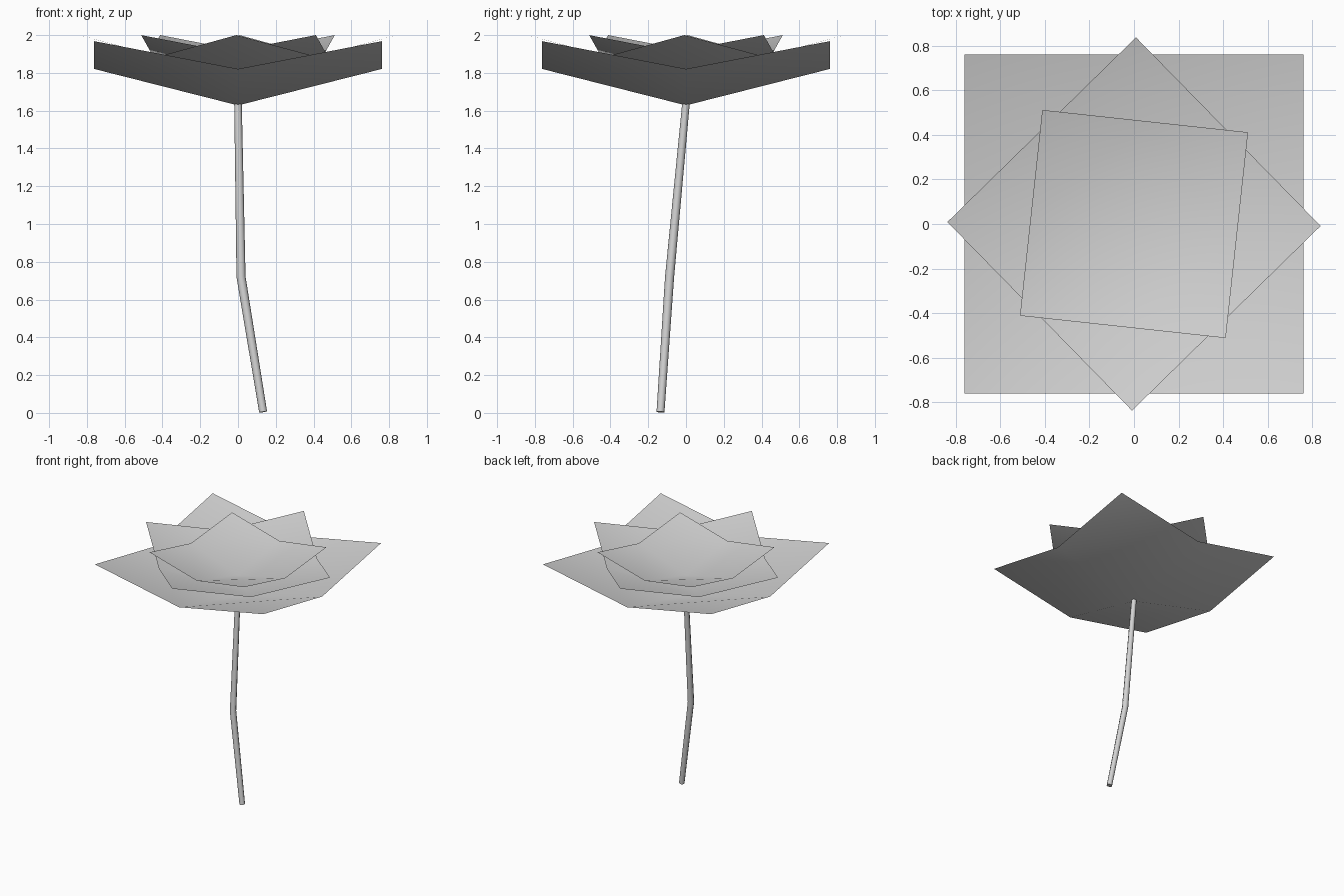
import bpy, bmesh, math
from mathutils import Vector

if "Cube" in bpy.data.objects:
    bpy.data.objects.remove(bpy.data.objects["Cube"])

grey = bpy.data.materials.new("soft_grey")
grey.diffuse_color = (0.65, 0.65, 0.65, 1)
grey.use_nodes = True
grey.node_tree.nodes["Principled BSDF"].inputs["Base Color"].default_value = grey.diffuse_color


def finish(bm, name):
    me = bpy.data.meshes.new(name)
    bm.to_mesh(me)
    bm.free()
    me.materials.append(grey)
    for p in me.polygons:
        p.use_smooth = True
    ob = bpy.data.objects.new(name, me)
    bpy.context.collection.objects.link(ob)
    bpy.context.view_layer.objects.active = ob
    ob.select_set(True)
    bpy.ops.object.shade_smooth_by_angle(angle=math.radians(50))
    ob.select_set(False)


def petal_sheet(name, half, top, angle):
    """Square sheet dished at the centre, with raised corners."""
    k = half / 0.762
    bm = bmesh.new()
    centre = bm.verts.new((0, 0, top - 0.34 * k))
    rim = []
    for i in range(8):
        a = math.radians(angle + 45 * i)
        corner = i % 2
        r = half * (math.sqrt(2) if corner else 1)
        z = top - (0 if corner else 0.147 * k)
        rim.append(bm.verts.new((r * math.cos(a), r * math.sin(a), z)))
    for i in range(0, 8, 2):
        a, b, c = rim[i], rim[i + 1], rim[(i + 2) % 8]
        bm.faces.new((centre, a, c))
        bm.faces.new((a, b, c))
    finish(bm, name)


# Three nested petal layers
petal_sheet("outer_petals", 0.762, 1.968, 0)
petal_sheet("middle_petals", 0.593, 2.0, 44.4)
petal_sheet("inner_petals", 0.465, 2.0, -6.2)

# Bent stem, rings placed across the path
path = [Vector((0.133, -0.135, 0.005)), Vector((0.016, -0.087, 0.72)),
        Vector((0, 0, 1.64))]
radii = [0.021, 0.024, 0.02]
bm = bmesh.new()
rings = []
for i, (p, r) in enumerate(zip(path, radii)):
    d = (path[min(i + 1, 2)] - path[max(i - 1, 0)]).normalized()
    u = Vector((0, 1, 0)).cross(d).normalized()
    v = d.cross(u)
    rings.append([bm.verts.new(p + r * (u * math.cos(t) + v * math.sin(t)))
                  for t in (math.tau * j / 8 for j in range(8))])
for lo, hi in zip(rings, rings[1:]):
    for j in range(8):
        n = (j + 1) % 8
        bm.faces.new((lo[j], lo[n], hi[n], hi[j]))
bm.faces.new(rings[0][::-1])
bm.faces.new(rings[-1])
finish(bm, "stem")
